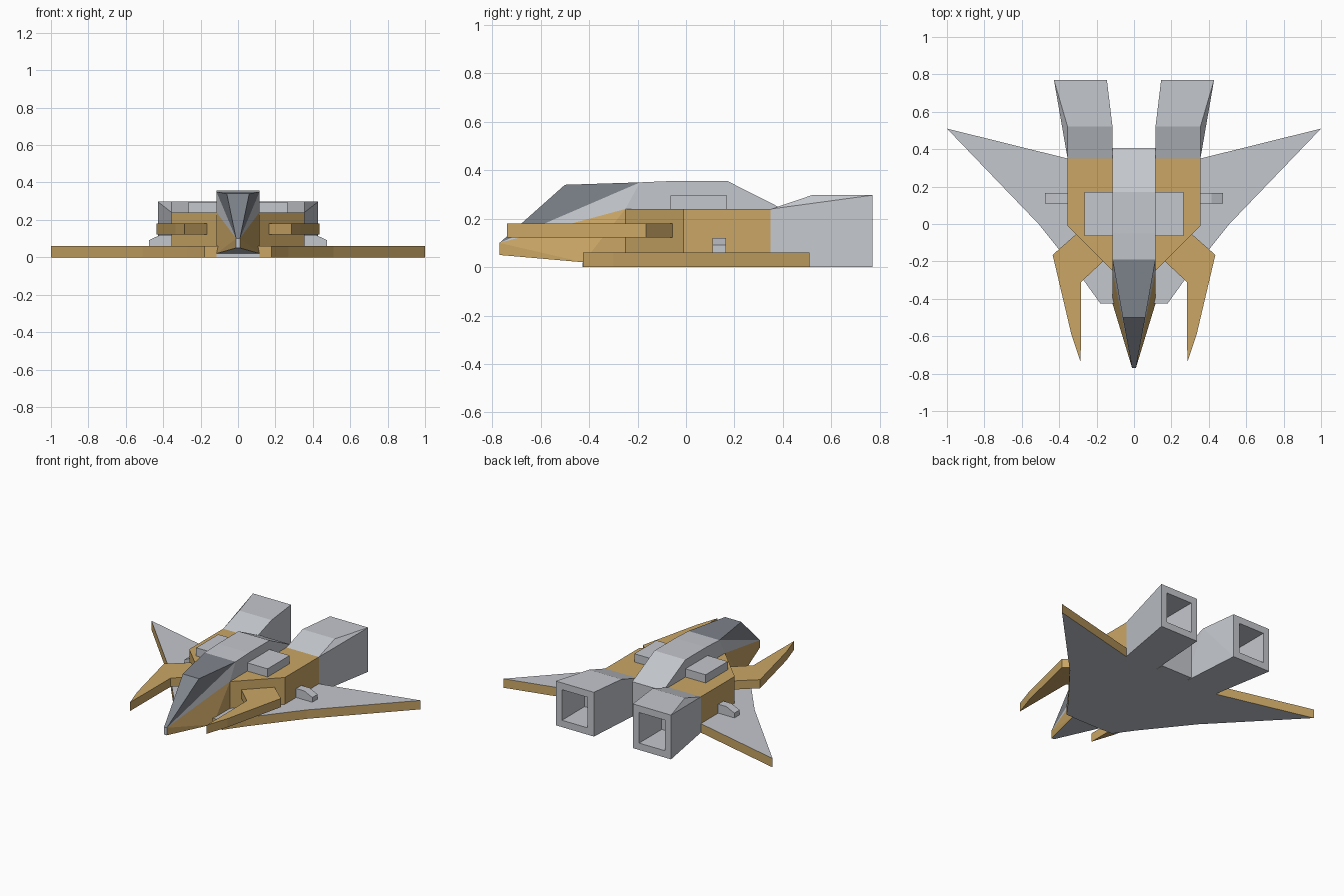
import bpy, bmesh
from mathutils import Vector

if "Cube" in bpy.data.objects:
    bpy.data.objects.remove(bpy.data.objects["Cube"], do_unlink=True)


def material(name, rgb):
    m = bpy.data.materials.new(name)
    m.use_nodes = True
    m.diffuse_color = (*rgb, 1)
    m.node_tree.nodes["Principled BSDF"].inputs["Base Color"].default_value = (*rgb, 1)
    return m


GREY = material("light_grey", (0.55, 0.57, 0.61))
GOLD = material("gold", (0.59, 0.38, 0.13))
GLASS = material("dark_canopy", (0.21, 0.23, 0.26))


def finish(name, bm, mats, rule=None):
    """Store the mesh as an object; rule picks a material slot for each face."""
    bmesh.ops.recalc_face_normals(bm, faces=bm.faces)
    bm.normal_update()
    if rule:
        for f in bm.faces:
            f.material_index = rule(f)
    me = bpy.data.meshes.new(name)
    bm.to_mesh(me)
    bm.free()
    for m in mats:
        me.materials.append(m)
    ob = bpy.data.objects.new(name, me)
    bpy.context.collection.objects.link(ob)
    return ob


def hull_mesh(points):
    bm = bmesh.new()
    for p in points:
        bm.verts.new(p)
    bmesh.ops.convex_hull(bm, input=bm.verts)
    bmesh.ops.dissolve_limit(bm, angle_limit=0.005, verts=bm.verts, edges=bm.edges)
    bmesh.ops.recalc_face_normals(bm, faces=bm.faces)
    return bm


def prism_mesh(outline, axis, low, high):
    """Extrude a flat outline along x, y or z (axis 0, 1 or 2)."""
    bm = bmesh.new()

    def point(p, h):
        c = list(p)
        c.insert(axis, h)
        return Vector(c)

    face = bm.faces.new([bm.verts.new(point(p, low)) for p in outline])
    new = bmesh.ops.extrude_face_region(bm, geom=[face])["geom"]
    shift = point((0, 0), high - low)
    bmesh.ops.translate(bm, vec=shift, verts=[v for v in new if isinstance(v, bmesh.types.BMVert)])
    return bm


def box_mesh(x, y, z):
    return prism_mesh([(x[0], y[0]), (x[1], y[0]), (x[1], y[1]), (x[0], y[1])], 2, *z)


def both(points):
    """Points on the left plus their mirror images."""
    return [(s * x, y, z) for x, y, z in points for s in (1, -1)]


# Delta wing plate: grey top and bottom, gold edges
half = [(0.18, -0.425), (0.27, -0.30), (0.51, 0.0), (1.0, 0.51), (0.355, 0.35)]
wing = half + [(-x, y) for x, y in reversed(half)]
finish("wing_plate", prism_mesh(wing, 2, 0, 0.06), [GREY, GOLD],
       lambda f: 0 if abs(f.normal.z) > 0.5 else 1)

# Central fuselage spine
W = 0.115
spine = [(-0.25, 0), (-0.25, 0.24), (-0.19, 0.35), (-0.05, 0.356), (0.17, 0.356),
         (0.405, 0.237), (0.405, 0)]
finish("fuselage_spine", prism_mesh(spine, 0, -W, W), [GREY])
finish("nose_floor", box_mesh((-W, W), (-0.428, -0.25), (0, 0.02)), [GREY])

# Nose: gold lower flanks, grey upper flanks, faceted dark canopy
tip = (0.01, -0.77, 0.10)
shoulder = (W, -0.25, 0.24)
canopy_back = (W, -0.19, 0.35)
finish("nose_lower",
       hull_mesh(both([tip, (0.01, -0.77, 0.05), shoulder, (W, -0.425, 0.02), (W, -0.25, 0.02)])),
       [GOLD, GREY], lambda f: 1 if f.normal.z < -0.5 or f.normal.y < -0.9 else 0)
finish("nose_upper", hull_mesh(both([tip, shoulder, canopy_back])), [GREY])
finish("canopy", hull_mesh(both([tip, (0.06, -0.5, 0.34), canopy_back])), [GLASS])

# Raised deck box crossing the body
finish("deck_box", box_mesh((-0.265, 0.265), (-0.065, 0.17), (0.23, 0.295)), [GREY])

for side, s in (("left", 1), ("right", -1)):
    def flip(outline):
        return [(s * p[0], *p[1:]) for p in outline]

    # Body block with a diagonal front
    body = [(W, -0.25), (0.355, -0.01), (0.355, 0.35), (W, 0.35)]
    finish(side + "_body", prism_mesh(flip(body), 2, 0.03, 0.24), [GOLD])

    # Forward prong
    prong = [(0.31, -0.055), (0.435, -0.165), (0.335, -0.59), (0.285, -0.74),
             (0.283, -0.31), (0.165, -0.20)]
    finish(side + "_prong", prism_mesh(flip(prong), 2, 0.122, 0.18), [GOLD])

    # Small side pod on the wing root
    pod = [(0.34, 0.05), (0.475, 0.05), (0.475, 0.092), (0.415, 0.12), (0.34, 0.12)]
    finish(side + "_pod", prism_mesh(flip(pod), 1, 0.11, 0.165), [GREY])

    # Flared engine with a square exhaust recess
    engine = [(x, 0.35, z) for x in (W, 0.355) for z in (0, 0.24)]
    engine += [(x, 0.52, 0.297) for x in (W, 0.355)]
    engine += [(x, 0.77, z) for x in (0.145, 0.428) for z in (0, 0.297)]
    bm = hull_mesh(flip(engine))
    rear = max(bm.faces, key=lambda f: f.calc_center_median().y)
    bmesh.ops.inset_individual(bm, faces=[rear], thickness=0.065)
    rear = max((f for f in bm.faces if all(v.co.y > 0.76 for v in f.verts)),
               key=lambda f: f.calc_area() if len(f.verts) == 4 and
               abs(f.calc_center_median().x - s * 0.2865) < 0.01 and
               abs(f.calc_center_median().z - 0.1485) < 0.01 else 0)
    hole = bmesh.ops.extrude_discrete_faces(bm, faces=[rear])["faces"][0]
    bmesh.ops.translate(bm, vec=(0, -0.24, 0), verts=hole.verts)
    finish(side + "_engine", bm, [GREY])
